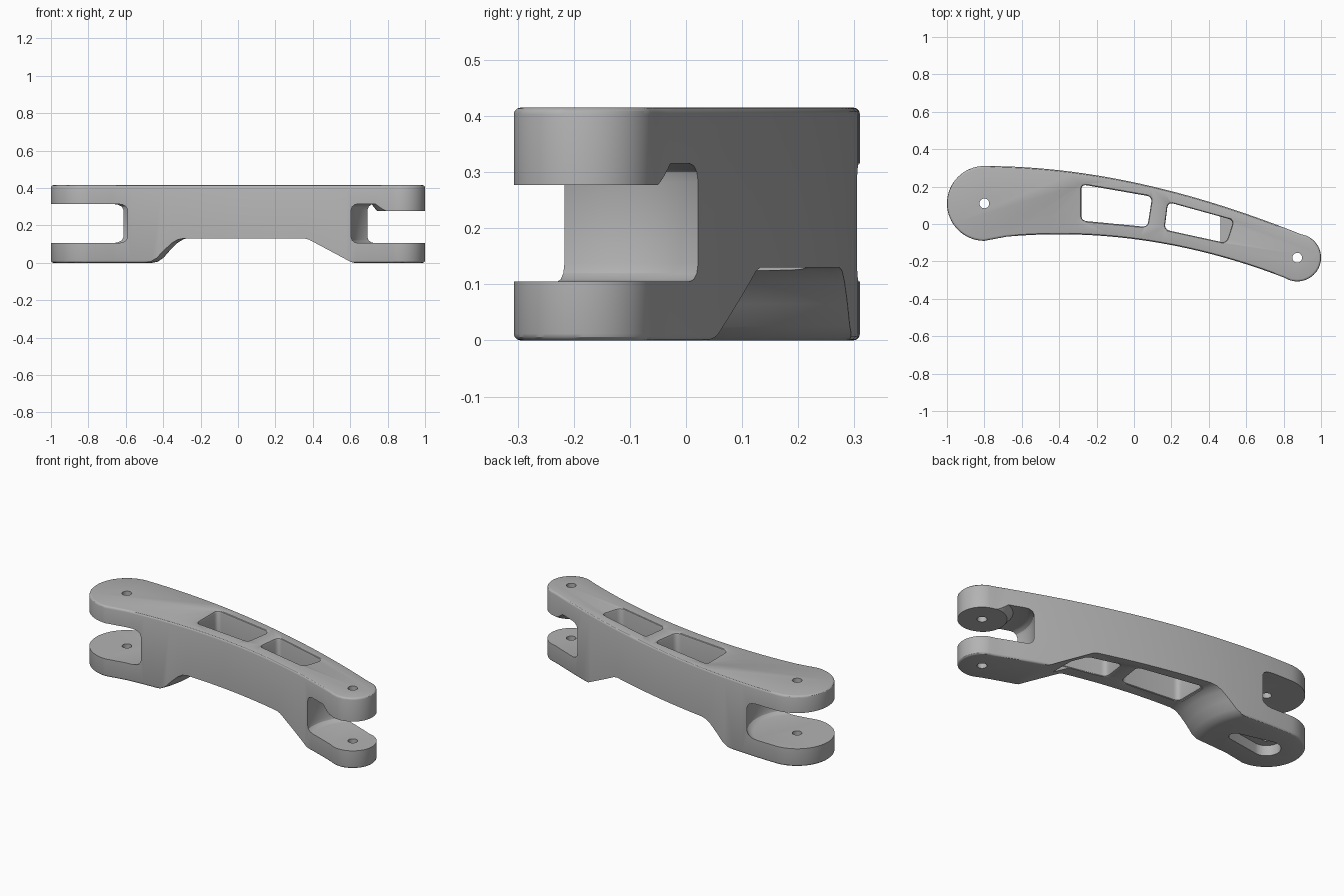
import bpy, bmesh
from math import sin, cos, radians
from mathutils import Vector

if "Cube" in bpy.data.objects:
    bpy.data.objects.remove(bpy.data.objects["Cube"])

HEIGHT = 0.415
BIG_PIN, BIG_R = (-0.8, 0.11), 0.2
SMALL_PIN, SMALL_R = (0.873, -0.18), 0.127


def arc(center, r, start, end, n):
    """Points on an arc, angles in degrees."""
    angles = [radians(start + (end - start) * i / n) for i in range(n + 1)]
    return [(center[0] + r * cos(a), center[1] + r * sin(a)) for a in angles]


def circle(center, r, n=64):
    return arc(center, r, 0, 360, n)[:-1]


def rounded(corners, r, n=5):
    """Polygon with each corner replaced by a small curve."""
    pts = []
    for i, c in enumerate(corners):
        c = Vector(c)
        a = c + (Vector(corners[i - 1]) - c).normalized() * r
        b = c + (Vector(corners[(i + 1) % len(corners)]) - c).normalized() * r
        for k in range(n + 1):
            t = k / n
            pts.append(a * (1 - t) ** 2 + c * 2 * t * (1 - t) + b * t * t)
    return pts


def scaled(pts, s):
    mid = sum((Vector(p) for p in pts), Vector((0, 0))) / len(pts)
    return [mid + (Vector(p) - mid) * s for p in pts]


def loft(name, layers, edge_round=0):
    """Solid through stacked outlines; layers are (z, outline)."""
    bm = bmesh.new()
    rings = [[bm.verts.new((p[0], p[1], z)) for p in pts] for z, pts in layers]
    for low, high in zip(rings, rings[1:]):
        for i in range(len(low)):
            j = (i + 1) % len(low)
            bm.faces.new((low[i], low[j], high[j], high[i]))
    caps = [bm.faces.new(rings[0]), bm.faces.new(rings[-1])]
    bmesh.ops.recalc_face_normals(bm, faces=bm.faces)
    if edge_round:
        rim = [e for f in caps for e in f.edges]
        bmesh.ops.bevel(bm, geom=rim, offset=edge_round, segments=3,
                        profile=0.5, affect='EDGES')
    mesh = bpy.data.meshes.new(name)
    bm.to_mesh(mesh)
    bm.free()
    obj = bpy.data.objects.new(name, mesh)
    bpy.context.collection.objects.link(obj)
    return obj


def cut(target, cutter):
    cutter.hide_render = True
    mod = target.modifiers.new("cut", 'BOOLEAN')
    mod.operation = 'DIFFERENCE'
    mod.solver = 'EXACT'
    mod.object = cutter
    bpy.context.view_layer.objects.active = target
    bpy.ops.object.modifier_apply(modifier=mod.name)
    bpy.data.objects.remove(cutter)


# Curved arm outline: round ends joined by two bowed edges
def back_edge(x):
    u = x - BIG_PIN[0]
    return 0.31 - 0.145 * u ** 2 + 0.0104 * u ** 3


def front_edge(x):
    return -0.055 - 0.16 * (x + 0.4) ** 2


STEPS = 28
outline = arc(BIG_PIN, BIG_R, 90, 270, 32)
for i in range(STEPS):
    x = -0.68 + 1.48 * i / (STEPS - 1)
    outline.append((x, front_edge(x)))
outline += arc(SMALL_PIN, SMALL_R, -111, 68, 28)
for i in range(STEPS):
    x = 0.89 - 1.65 * i / (STEPS - 1)
    outline.append((x, back_edge(x)))
arm = loft("linkage_arm", [(0, outline), (HEIGHT, outline)], 0.012)

# Raised underside: conical ramp at the big end, straight ramp at the small end
ramp = [(-0.05, 0.34, 0.62), (0, 0.34, 0.62), (0.006, 0.37, 0.6),
        (0.025, 0.4, 0.565), (0.065, 0.435, 0.49), (0.105, 0.475, 0.415),
        (0.124, 0.505, 0.38), (0.13, 0.535, 0.355)]
cut(arm, loft("underside_cutter", [
    (z, arc(BIG_PIN, r, -60, 60, 40) + [(x, 0.6), (x, -0.6)])
    for z, r, x in ramp]))

# Fork slots: turned pockets with filleted corners around each pin
slot = [(0.105, 0.235), (0.109, 0.252), (0.12, 0.265), (0.138, 0.271),
        (0.282, 0.271), (0.3, 0.265), (0.311, 0.252), (0.315, 0.235)]
boss = [(0.315, 0.16), (0.277, 0.13)]
for name, pin, profile in (("big_slot_cutter", BIG_PIN, slot),
                           ("small_slot_cutter", SMALL_PIN, slot + boss)):
    cut(arm, loft(name, [(z, circle(pin, r, 96)) for z, r in profile]))

# Two windows through the web, with softened rims
windows = [
    [(-0.282, 0.212), (-0.282, 0.018), (0.072, -0.016), (0.097, 0.146)],
    [(0.182, 0.117), (0.163, -0.03), (0.493, -0.102), (0.533, 0.02)]]
rims = [(0.08, 1.06), (0.13, 1.06), (0.133, 1.02), (0.142, 1),
        (HEIGHT - 0.012, 1), (HEIGHT - 0.003, 1.02), (HEIGHT, 1.06), (0.46, 1.06)]
for corners in windows:
    shape = rounded(corners, 0.03)
    cut(arm, loft("window_cutter", [(z, scaled(shape, s)) for z, s in rims]))

# Tapered lever pocket under the big end
tip = (BIG_PIN[0] + 0.2, BIG_PIN[1] - 0.01)
pocket = arc(BIG_PIN, 0.075, 75, 285, 24) + arc(tip, 0.035, -75, 75, 12)
cut(arm, loft("pocket_cutter", [(-0.05, pocket), (0.06, pocket)]))

# Pin holes through both prongs
for pin in (BIG_PIN, SMALL_PIN):
    hole = circle(pin, 0.026, 32)
    cut(arm, loft("pin_hole_cutter", [(-0.1, hole), (0.5, hole)]))

# Single grey finish
grey = bpy.data.materials.new("plain_grey")
grey.use_nodes = True
colour = (0.45, 0.45, 0.45, 1)
grey.diffuse_color = colour
grey.node_tree.nodes["Principled BSDF"].inputs["Base Color"].default_value = colour
arm.data.materials.clear()
arm.data.materials.append(grey)
for face in arm.data.polygons:
    face.material_index = 0

bpy.ops.object.select_all(action='DESELECT')
arm.select_set(True)
bpy.context.view_layer.objects.active = arm
bpy.ops.object.shade_smooth_by_angle(angle=radians(30))
